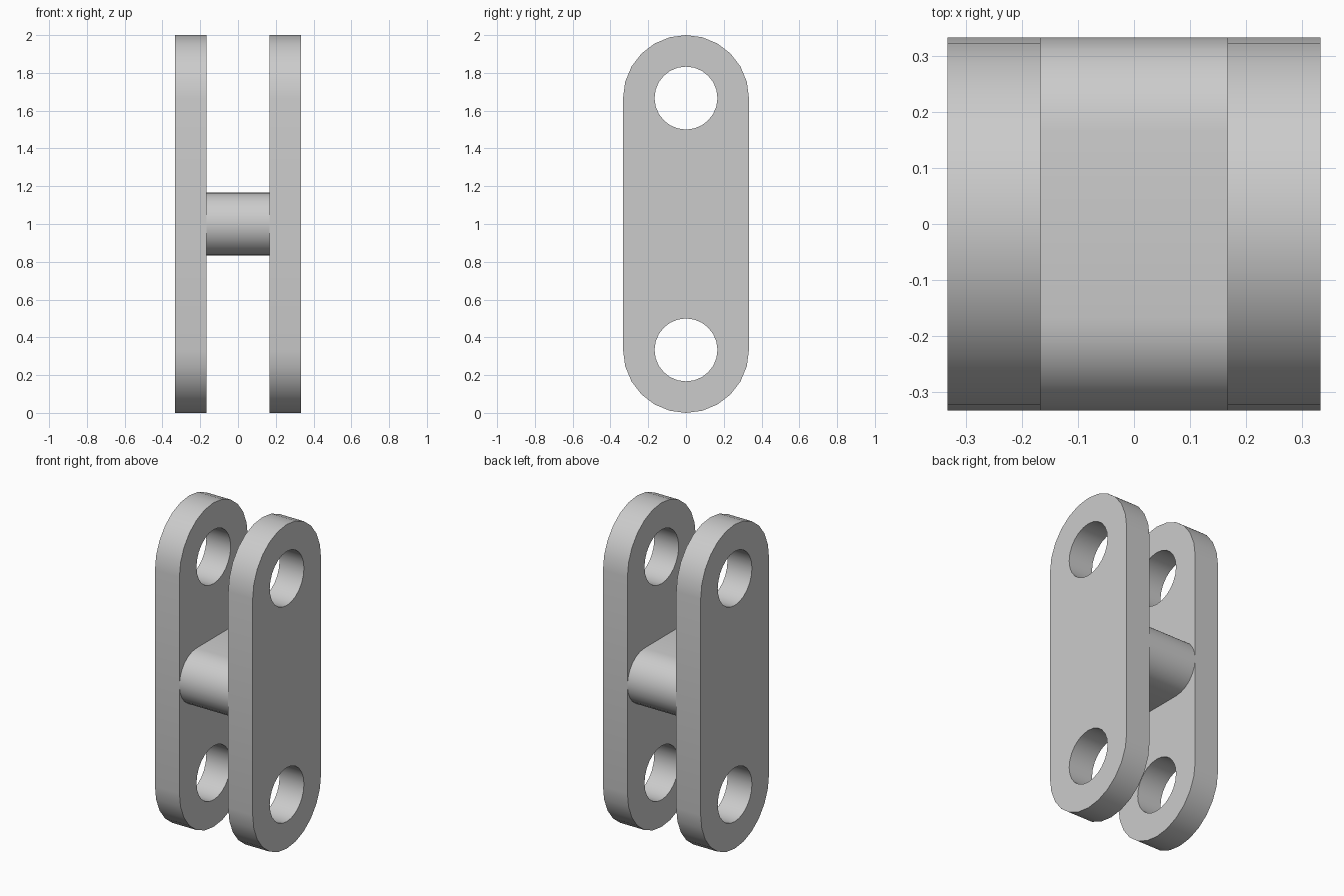
import bpy
import bmesh
from math import sin, cos, pi, radians

cube = bpy.data.objects.get("Cube")
if cube:
    bpy.data.objects.remove(cube, do_unlink=True)

R = 1 / 3        # plate end radius
HOLE = R / 2     # hole and web radius
ARC = 12         # segments per half circle

grey = bpy.data.materials.new("plain grey")
grey.use_nodes = True
colour = (0.6, 0.6, 0.6, 1)
grey.diffuse_color = colour
grey.node_tree.nodes["Principled BSDF"].inputs["Base Color"].default_value = colour


def half_circle(cy, cz, r, start):
    """Points of a half circle in the y-z plane."""
    return [(cy + r * cos(start + pi * i / ARC), cz + r * sin(start + pi * i / ARC))
            for i in range(ARC + 1)]


def extrude_x(name, loops, x0, x1):
    """Solid between x0 and x1 from an outer outline and optional hole outlines."""
    bm = bmesh.new()
    edges = []
    for loop in loops:
        verts = [bm.verts.new((x0, y, z)) for y, z in loop]
        edges += [bm.edges.new((v, verts[i - 1])) for i, v in enumerate(verts)]
    bmesh.ops.triangle_fill(bm, edges=edges, use_beauty=True, normal=(-1, 0, 0))
    cap = bmesh.ops.extrude_face_region(bm, geom=bm.faces[:], use_keep_orig=True)
    moved = [g for g in cap["geom"] if isinstance(g, bmesh.types.BMVert)]
    bmesh.ops.translate(bm, verts=moved, vec=(x1 - x0, 0, 0))
    bmesh.ops.recalc_face_normals(bm, faces=bm.faces[:])
    # merge the flat triangles where possible
    bmesh.ops.dissolve_limit(bm, angle_limit=radians(1), verts=[], edges=bm.edges[:])
    mesh = bpy.data.meshes.new(name)
    bm.to_mesh(mesh)
    bm.free()
    mesh.materials.append(grey)
    obj = bpy.data.objects.new(name, mesh)
    bpy.context.collection.objects.link(obj)
    bpy.ops.object.select_all(action="DESELECT")
    obj.select_set(True)
    bpy.context.view_layer.objects.active = obj
    bpy.ops.object.shade_smooth_by_angle(angle=radians(30))
    return obj


# Two upright link plates with a round hole at each end
outline = half_circle(0, 2 - R, R, 0) + half_circle(0, R, R, pi)
holes = [half_circle(0, z, HOLE, 0) + half_circle(0, z, HOLE, pi)[1:-1]
         for z in (R, 2 - R)]
extrude_x("left_plate", [outline] + holes, HOLE, R)
extrude_x("right_plate", [outline] + holes, -R, -HOLE)

# Rounded web joining the plates
web = half_circle(HOLE, 1, HOLE, -pi / 2) + half_circle(-HOLE, 1, HOLE, pi / 2)
extrude_x("connecting_web", [web], -HOLE, HOLE)
